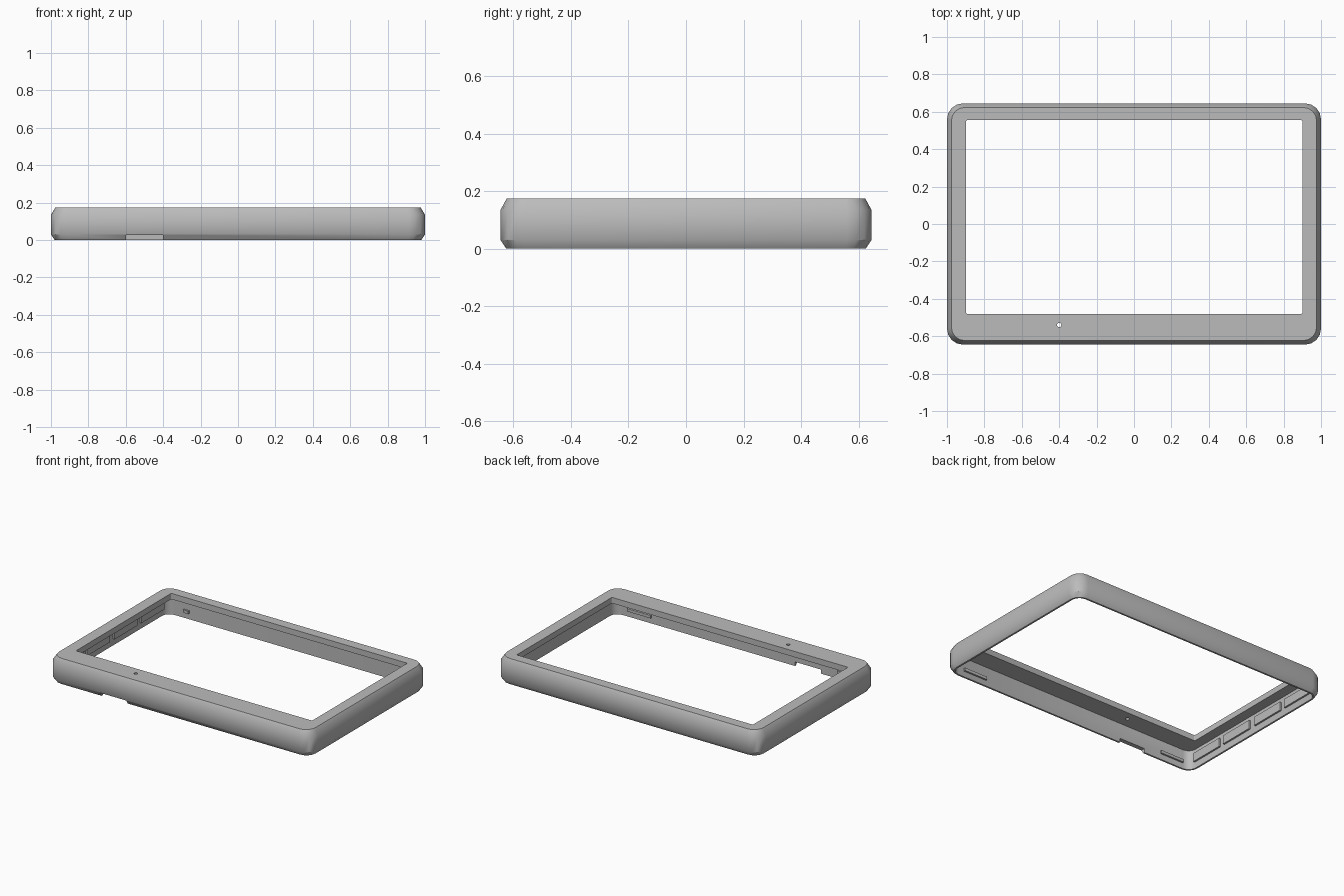
import bpy, bmesh, math
from mathutils import Matrix, Vector

cube = bpy.data.objects.get("Cube")
if cube:
    bpy.data.objects.remove(cube, do_unlink=True)

grey = bpy.data.materials.new("plain grey")
grey.use_nodes = True
colour = (0.5, 0.5, 0.5, 1)
grey.diffuse_color = colour
grey.node_tree.nodes["Principled BSDF"].inputs["Base Color"].default_value = colour

HX, HY, TOP, PLATE = 1.0, 0.645, 0.175, 0.135
WALL_X, WALL_Y = 0.968, 0.613
STEPS = 4


def make_object(name, bm):
    bmesh.ops.recalc_face_normals(bm, faces=bm.faces)
    mesh = bpy.data.meshes.new(name)
    bm.to_mesh(mesh)
    bm.free()
    mesh.materials.append(grey)
    obj = bpy.data.objects.new(name, mesh)
    bpy.context.collection.objects.link(obj)
    return obj


def box(name, lo, hi):
    lo, hi = Vector(lo), Vector(hi)
    bm = bmesh.new()
    bmesh.ops.create_cube(bm, size=1, matrix=Matrix.Translation((lo + hi) / 2)
                          @ Matrix.Diagonal((*(hi - lo), 1)))
    return make_object(name, bm)


def ring(bm, x0, x1, y0, y1, z, r):
    """Rounded rectangle of vertices at one height."""
    centres = [(x1 - r, y1 - r), (x0 + r, y1 - r), (x0 + r, y0 + r), (x1 - r, y0 + r)]
    verts = []
    for corner, (cx, cy) in enumerate(centres):
        for i in range(STEPS + 1):
            a = math.pi / 2 * (corner + i / STEPS)
            verts.append(bm.verts.new((cx + r * math.cos(a), cy + r * math.sin(a), z)))
    return verts


def centred(bm, hx, hy, z, r):
    return ring(bm, -hx, hx, -hy, hy, z, r)


# Bezel shell: rings run up the outside, over the top, and back down the inside
bm = bmesh.new()
rings = [
    centred(bm, HX - 0.02, HY - 0.02, 0, 0.07),
    centred(bm, HX, HY, 0.03, 0.085),
    centred(bm, HX, HY, PLATE, 0.085),
    centred(bm, HX - 0.024, HY - 0.022, TOP, 0.07),
    ring(bm, -0.897, 0.9, -0.48, 0.555, TOP, 0.006),
    ring(bm, -0.897, 0.9, -0.48, 0.555, PLATE, 0.006),
    centred(bm, WALL_X, WALL_Y, PLATE, 0.055),
    centred(bm, WALL_X, WALL_Y, 0, 0.055),
]
for a, b in zip(rings, rings[1:] + rings[:1]):
    for i in range(len(a)):
        j = (i + 1) % len(a)
        bm.faces.new((a[i], a[j], b[j], b[i]))
bezel = make_object("bezel_frame", bm)

# Cutters: cable notch in the front wall and a pinhole in the lower border
notch = box("notch_cutter", (-0.6, -0.7, -0.05), (-0.4, -0.58, 0.028))
bm = bmesh.new()
bmesh.ops.create_cone(bm, cap_ends=True, segments=12, radius1=0.012, radius2=0.012,
                      depth=0.2, matrix=Matrix.Translation((-0.4, -0.54, 0.16)))
pinhole = make_object("pinhole_cutter", bm)

bpy.context.view_layer.objects.active = bezel
for cutter in (notch, pinhole):
    cutter.hide_render = True
    mod = bezel.modifiers.new(cutter.name, "BOOLEAN")
    mod.operation = "DIFFERENCE"
    mod.solver = "EXACT"
    mod.object = cutter
    bpy.ops.object.modifier_apply(modifier=mod.name)
    bpy.data.objects.remove(cutter, do_unlink=True)

bpy.ops.object.select_all(action="DESELECT")
bezel.select_set(True)
bpy.ops.object.shade_smooth_by_angle(angle=math.radians(35))

# Snap tabs inside the long walls
for side, label in ((-1, "front"), (1, "back")):
    for x, end in ((-0.82, "right"), (0.78, "left")):
        ys = sorted((side * (WALL_Y + 0.005), side * (WALL_Y - 0.012)))
        half = 0.09 if side < 0 else 0.02
        box(f"{label}_{end}_snap_tab", (x - half, ys[0], 0.04), (x + half, ys[1], 0.06))

# Raised pads along the inside of the right wall, with gaps between them
for i, y in enumerate((-0.44, -0.15, 0.15, 0.44)):
    box(f"right_wall_pad_{i + 1}", (-WALL_X - 0.005, y - 0.125, 0.045),
        (-WALL_X + 0.012, y + 0.125, PLATE - 0.03))
